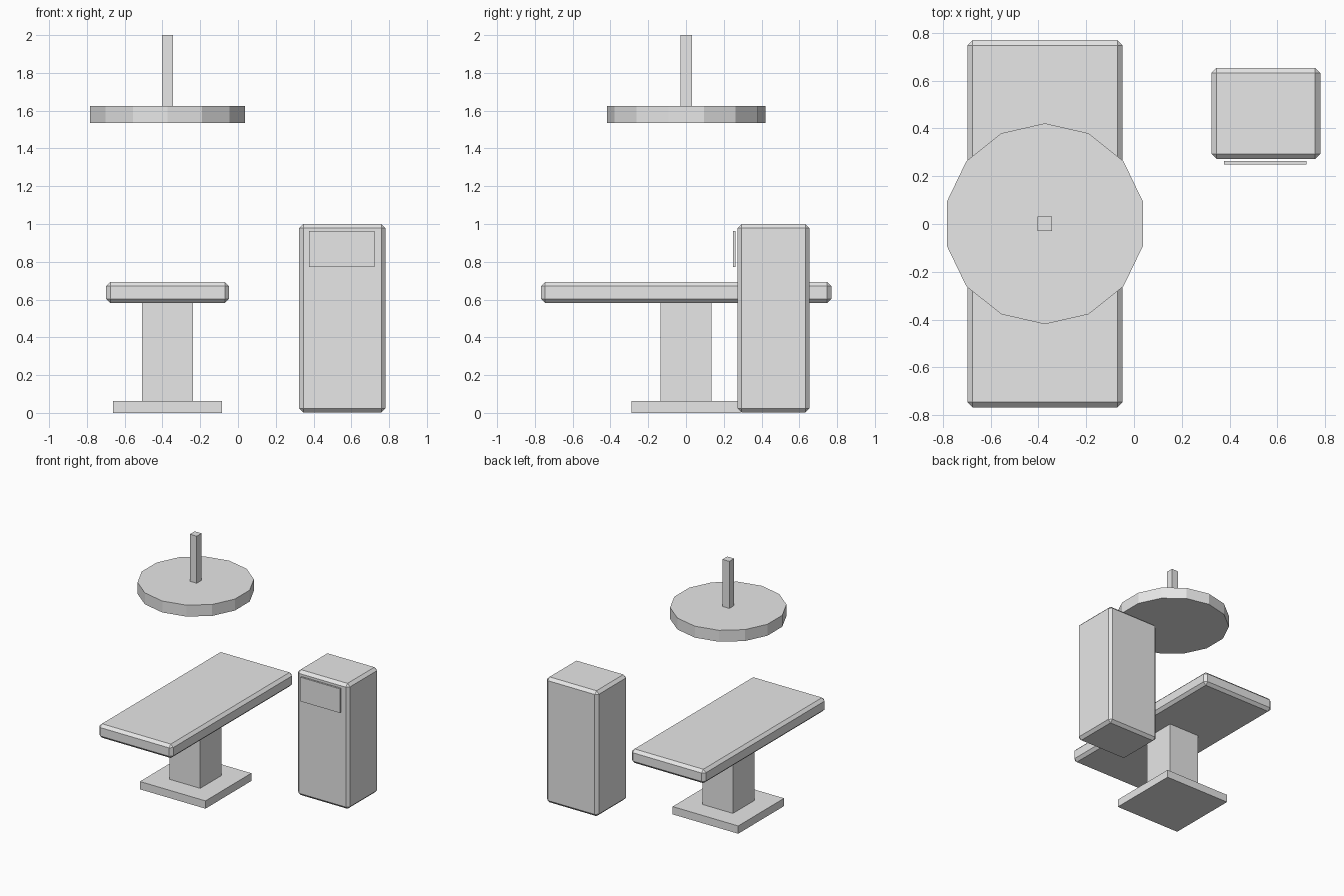
import bpy

if "Cube" in bpy.data.objects:
    bpy.data.objects.remove(bpy.data.objects["Cube"])

grey = bpy.data.materials.new("plain grey")
grey.diffuse_color = (0.8, 0.8, 0.8, 1)
grey.use_nodes = True
grey.node_tree.nodes["Principled BSDF"].inputs["Base Color"].default_value = grey.diffuse_color

AXIS_X = -0.373  # shared centre line of table and lamp


def finish(obj, name, bevel=0):
    obj.name = name
    obj.data.materials.append(grey)
    if bevel:
        mod = obj.modifiers.new("chamfer", 'BEVEL')
        mod.width = bevel
        mod.segments = 1
    return obj


def box(name, centre, size, bevel=0):
    bpy.ops.mesh.primitive_cube_add(size=1, location=centre)
    obj = bpy.context.object
    obj.scale = size
    bpy.ops.object.transform_apply(location=False, rotation=False, scale=True)
    return finish(obj, name, bevel)


# Pedestal table
box("table_base", (AXIS_X, 0, 0.031), (0.577, 0.577, 0.062))
box("table_column", (AXIS_X, 0, 0.322), (0.27, 0.27, 0.522))
box("table_top", (AXIS_X, 0.001, 0.637), (0.65, 1.537, 0.111), 0.022)

# Hanging lamp
bpy.ops.mesh.primitive_cylinder_add(vertices=14, radius=0.4205, depth=0.091,
                                    location=(AXIS_X, 0.001, 1.58))
finish(bpy.context.object, "lamp_disc")
box("lamp_pole", (AXIS_X, 0.001, 1.81), (0.06, 0.06, 0.38))

# Cabinet with a front panel standing just off its face
box("cabinet", (0.552, 0.463, 0.501), (0.457, 0.382, 0.998), 0.022)
box("cabinet_panel", (0.549, 0.256, 0.868), (0.346, 0.014, 0.192))
